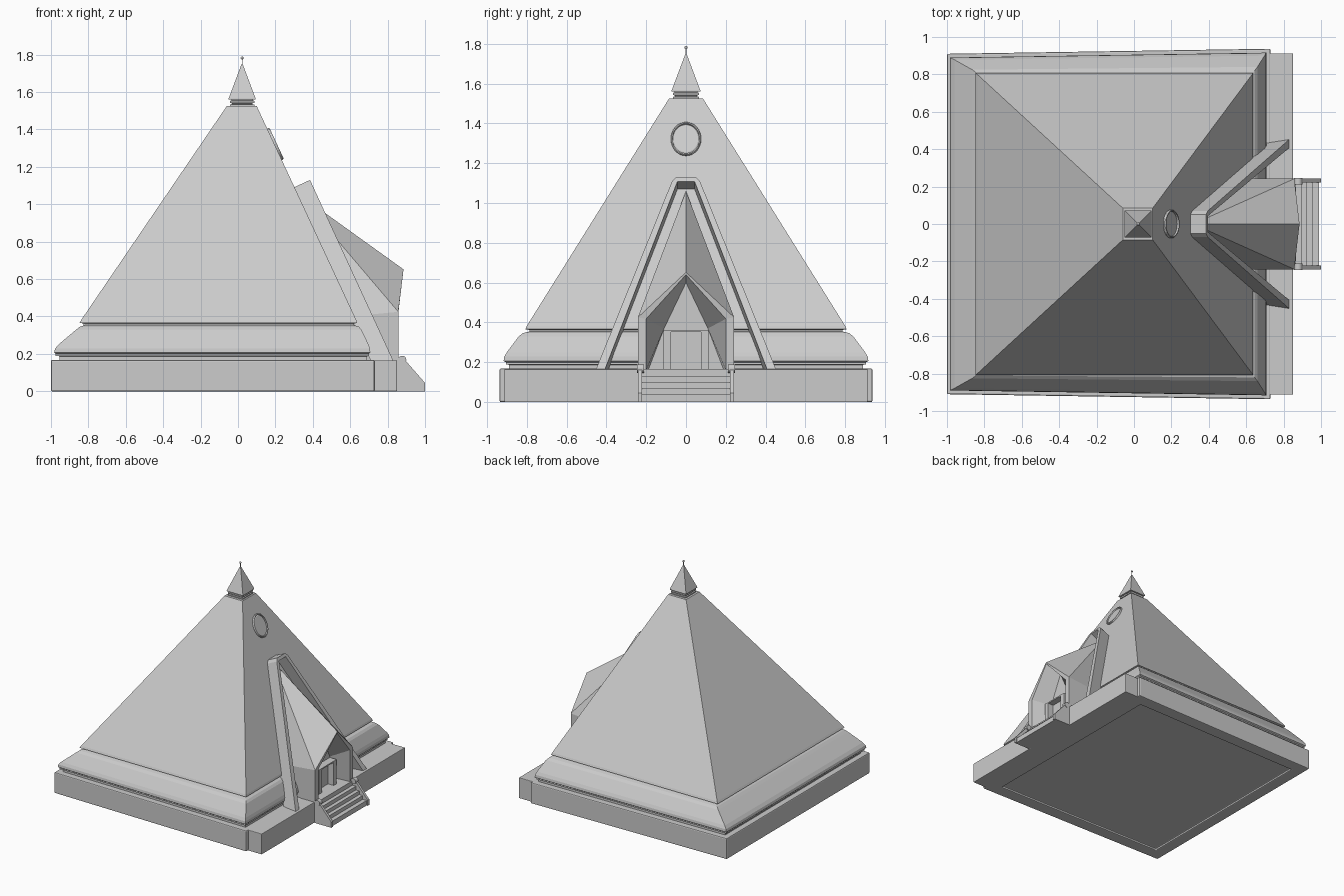
import bpy, bmesh, math
from mathutils import Vector, Matrix

if "Cube" in bpy.data.objects:
    bpy.data.objects.remove(bpy.data.objects["Cube"])

def make(name, verts, faces, bevel=0, segs=2, mirror=False):
    me = bpy.data.meshes.new(name)
    me.from_pydata([tuple(v) for v in verts], [], faces)
    bm = bmesh.new()
    bm.from_mesh(me)
    bmesh.ops.recalc_face_normals(bm, faces=bm.faces)
    bm.to_mesh(me)
    bm.free()
    ob = bpy.data.objects.new(name, me)
    bpy.context.collection.objects.link(ob)
    if mirror:
        m = ob.modifiers.new("mirror", 'MIRROR')
        m.use_axis = (False, True, False)
    if bevel:
        b = ob.modifiers.new("bevel", 'BEVEL')
        b.width, b.segments = bevel, segs
    return ob

def loft(name, rings, **kw):
    """Stack of closed rings with equal point counts, capped at both ends."""
    n = len(rings[0])
    faces = [tuple(range(n)), tuple(range((len(rings) - 1) * n, len(rings) * n))]
    for k in range(len(rings) - 1):
        for i in range(n):
            j = (i + 1) % n
            faces.append((k*n + i, k*n + j, k*n + n + j, k*n + n + i))
    return make(name, [p for r in rings for p in r], faces, **kw)

def rect(x0, x1, yl, yr, z):
    return [(x0, -yl, z), (x1, -yr, z), (x1, yr, z), (x0, yl, z)]

def box(name, x0, x1, y0, y1, z0, z1, **kw):
    return loft(name, [[(x0, y0, z), (x1, y0, z), (x1, y1, z), (x0, y1, z)] for z in (z0, z1)], **kw)

def side_prism(name, pts, y0, y1, **kw):
    return loft(name, [[(x, y, z) for x, z in pts] for y in (y0, y1)], **kw)

# Plinth with recessed underside, and the forecourt block
loft("plinth", [rect(-.9, .63, .81, .83, .015), rect(-.9, .63, .81, .83, 0),
                rect(-1, .73, .91, .937, 0), rect(-1, .73, .91, .937, .168)], bevel=.012)
box("forecourt", .69, .85, -.912, .912, 0, .166, bevel=.004)

# Moulded skirt between plinth and pyramid
loft("skirt", [rect(*r) for r in (
    (-.955, .69, .865, .89, .16), (-.955, .69, .865, .89, .187), (-.975, .7, .88, .905, .19),
    (-.975, .7, .88, .905, .2), (-.983, .708, .89, .916, .207), (-.978, .705, .888, .913, .228),
    (-.96, .698, .878, .9, .25), (-.865, .66, .825, .84, .33), (-.845, .645, .81, .82, .346),
    (-.81, .615, .78, .785, .355))])

# Main pyramid with small lip
loft("pyramid", [rect(*r) for r in (
    (-.825, .62, .785, .785, .34), (-.825, .62, .785, .785, .362), (-.847, .637, .807, .807, .366),
    (-.838, .632, .8, .8, .382), (-.06, .1, .085, .085, 1.525))])

# Capstone: stepped neck, small pyramid, finial
cx = .022
loft("cap_neck", [rect(cx - r, cx + r, r, r, z) for r, z in (
    (.065, 1.52), (.065, 1.533), (.055, 1.535), (.055, 1.54), (.065, 1.542), (.065, 1.553), (.058, 1.555), (.058, 1.562))])
loft("capstone", [rect(cx - r, cx + r, r, r, z) for r, z in ((.072, 1.56), (.072, 1.566), (.003, 1.75))])
box("finial_rod", cx - .0015, cx + .0015, -.0015, .0015, 1.74, 1.78)
bpy.ops.mesh.primitive_uv_sphere_add(segments=12, ring_count=8, radius=.008, location=(cx, 0, 1.782))
bpy.context.object.name = "finial_ball"

# Round window lying on the sloping entrance face
n = Vector((.907, 0, .42))
up = Vector((-.42, 0, .907))
centre = Vector((.195, 0, 1.32))
rings = []
for s, h in ((1, -.02), (1, .008), (.96, .013), (.89, .013), (.87, .003), (.8, .006)):
    rings.append([centre + n*h + Vector((0, 1, 0)) * (.076*s*math.cos(a)) + up * (.092*s*math.sin(a))
                  for a in (2*math.pi*i/32 for i in range(32))])
loft("round_window", rings)

# Leaning A-frame around the entrance
outline = [(-.452, .165), (-.07, 1.11), (-.05, 1.13), (.05, 1.13), (.07, 1.11), (.452, .165),
           (.407, .165), (.043, 1.108), (-.043, 1.108), (-.407, .165)]
front = [Vector((.385 + (1.13 - z)*.461, y, z)) for y, z in outline]
loft("entrance_frame", [front, [p - n*.11 for p in front]])

# Porch shell: half built, mirrored across y
P = [(.317, 0, 1.06), (.885, 0, .652), (.857, .242, .425), (.857, .242, .16), (.6, .242, .40),
     (.6, .242, .16), (.857, .2, .16), (.857, .2, .418), (.883, 0, .64),
     (.74, .19, .16), (.74, .11, .37), (.74, 0, .6), (.74, 0, .16)]
make("porch", P, [(0, 1, 2), (0, 2, 4), (4, 2, 3, 5), (2, 3, 6, 7), (1, 2, 7, 8),
                  (6, 7, 10, 9), (7, 8, 11, 10), (9, 10, 11, 12)], mirror=True)

# Door and its surround
for s in (-1, 1):
    box("door_post", .72, .8, min(s*.075, s*.112), max(s*.075, s*.112), .16, .362)
box("door_lintel", .72, .8, -.076, .076, .352, .362)
box("door", .72, .75, -.076, .076, .16, .354)

# Stairs
steps = [(.99, .04), (.955, .07), (.925, .1), (.895, .13), (.865, .165)]
profile = [(.84, 0), (.99, 0)]
for i, (x, z) in enumerate(steps):
    profile.append((x, z))
    if i < len(steps) - 1:
        profile.append((steps[i + 1][0], z))
profile.append((.84, .165))
side_prism("stairs", profile, -.225, .225)

# Stair cheeks with rounded scroll tops
cheek = [(.85, 0), (1, 0), (1, .045), (.895, .165), (.85, .165)]
for s in (-1, 1):
    side_prism("stair_cheek", cheek, s*.222, s*.242)
    bpy.ops.mesh.primitive_cylinder_add(vertices=20, radius=.022, depth=.034,
                                        location=(.878, s*.229, .168), rotation=(math.pi/2, 0, 0))
    bpy.context.object.name = "cheek_scroll"
    bpy.ops.object.shade_smooth_by_angle()
